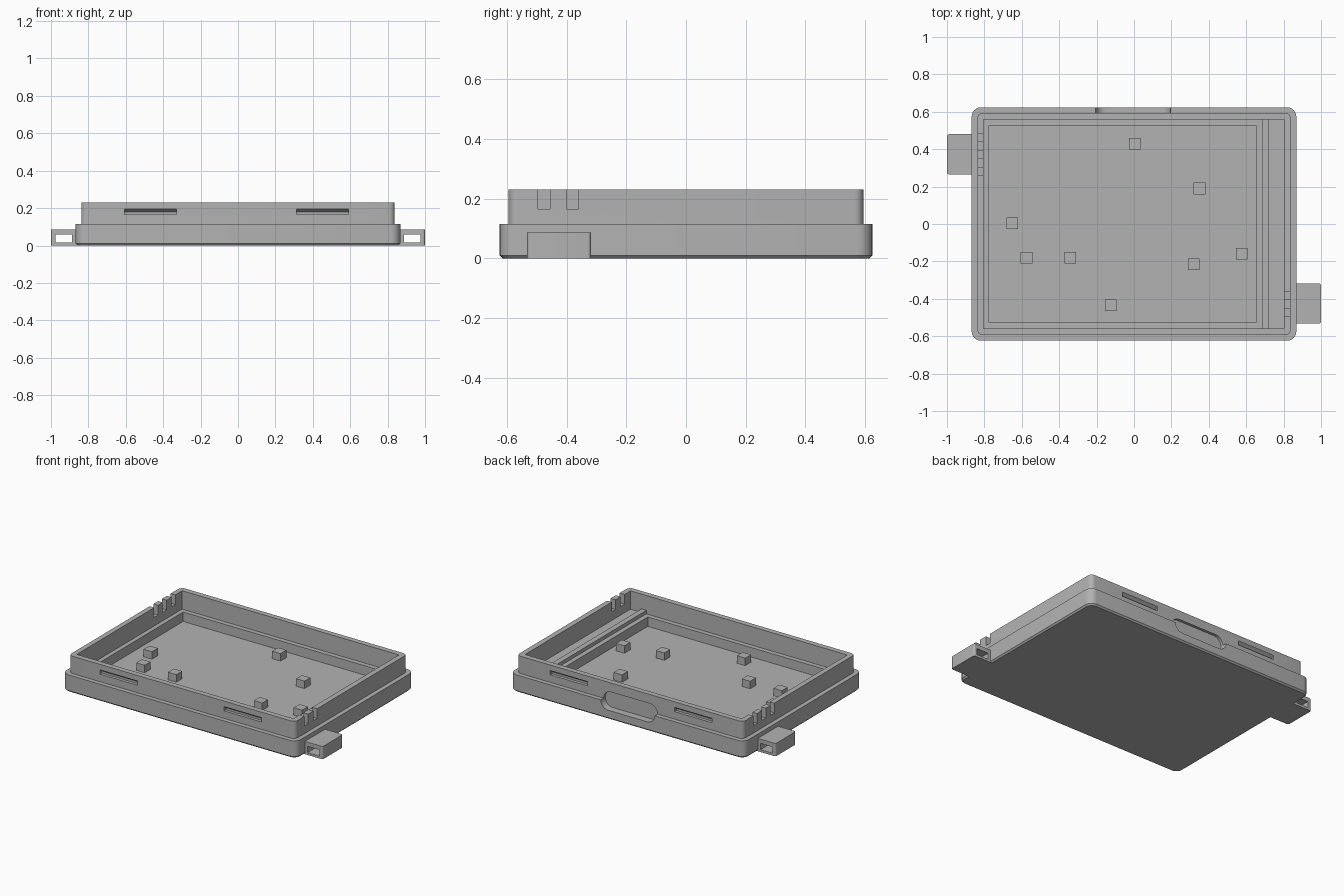
import bpy, bmesh, math

if "Cube" in bpy.data.objects:
    bpy.data.objects.remove(bpy.data.objects["Cube"], do_unlink=True)

grey = bpy.data.materials.new("plain grey")
grey.use_nodes = True
grey.diffuse_color = (0.45, 0.45, 0.45, 1)
for node in grey.node_tree.nodes:
    if node.type == "BSDF_PRINCIPLED":
        node.inputs["Base Color"].default_value = grey.diffuse_color


def finish(bm, name):
    bmesh.ops.recalc_face_normals(bm, faces=bm.faces)
    mesh = bpy.data.meshes.new(name)
    bm.to_mesh(mesh)
    bm.free()
    mesh.materials.append(grey)
    ob = bpy.data.objects.new(name, mesh)
    bpy.context.scene.collection.objects.link(ob)
    return ob


def box(name, x, y, z, corner=0, foot=0):
    """Box from (min, max) ranges, with rounded upright edges and a chamfered foot."""
    bm = bmesh.new()
    bmesh.ops.create_cube(bm, size=1)
    for v in bm.verts:
        for i, (lo, hi) in enumerate((x, y, z)):
            v.co[i] = hi if v.co[i] > 0 else lo
    if corner:
        upright = [e for e in bm.edges if abs(e.verts[0].co.z - e.verts[1].co.z) > 1e-4]
        bmesh.ops.bevel(bm, geom=upright, offset=corner, segments=6, profile=0.5, affect="EDGES")
    if foot:
        low = [e for e in bm.edges if all(abs(v.co.z - z[0]) < 1e-5 for v in e.verts)]
        bmesh.ops.bevel(bm, geom=low, offset=foot, segments=1, affect="EDGES")
    return finish(bm, name)


def prism(name, points, direction):
    """Extrude a closed outline along a direction."""
    bm = bmesh.new()
    face = bm.faces.new([bm.verts.new(p) for p in points])
    out = bmesh.ops.extrude_face_region(bm, geom=[face])
    verts = [g for g in out["geom"] if isinstance(g, bmesh.types.BMVert)]
    bmesh.ops.translate(bm, verts=verts, vec=direction)
    return finish(bm, name)


def combine(target, tool, operation="DIFFERENCE"):
    """Apply a boolean and remove the tool."""
    mod = target.modifiers.new("cut", "BOOLEAN")
    mod.operation, mod.solver, mod.object = operation, "EXACT", tool
    graph = bpy.context.evaluated_depsgraph_get()
    mesh = bpy.data.meshes.new_from_object(target.evaluated_get(graph))
    target.modifiers.clear()
    target.data = mesh
    bpy.data.objects.remove(tool, do_unlink=True)


def smooth(ob):
    bpy.ops.object.select_all(action="DESELECT")
    ob.select_set(True)
    bpy.context.view_layer.objects.active = ob
    bpy.ops.object.shade_smooth_by_angle(angle=math.radians(30))


STEP, TOP, LEDGE, FLOOR = 0.115, 0.231, 0.108, 0.045

# Tray: wide base with a narrower wall on top, hollowed in two levels
tray = box("tray", (-0.868, 0.868), (-0.624, 0.624), (0, STEP), 0.05, 0.01)
combine(tray, box("wall", (-0.838, 0.838), (-0.594, 0.594), (0.06, TOP), 0.03), "UNION")
combine(tray, box("cavity", (-0.804, 0.802), (-0.558, 0.558), (LEDGE, 0.4)))
combine(tray, box("pocket", (-0.775, 0.652), (-0.527, 0.527), (FLOOR, 0.3)))

# Snap grooves on the front and back walls
for side in (-1, 1):
    for left in (-0.608, 0.312):
        outline = [(left, side * y, z) for y, z in
                   ((0.61, 0.165), (0.574, 0.165), (0.574, 0.179), (0.594, 0.194), (0.61, 0.194))]
        combine(tray, prism("groove", outline, (0.278, 0, 0)))

# Notches in the rims of the side walls
for side, centres in ((1, (-0.475, -0.38)), (-1, (0.465, 0.372, 0.282))):
    for y in centres:
        ends = sorted((side * 0.78, side * 0.86))
        combine(tray, box("notch", ends, (y - 0.02, y + 0.02), (0.166, 0.3)))

# Round-ended finger recess at the back
r, reach, count = 0.055, 0.145, 12
outline = []
for side, start in ((1, -90), (-1, 90)):
    for i in range(count + 1):
        a = math.radians(start + 180 * i / count)
        outline.append((side * reach - 0.005 + r * math.cos(a), 0.576, STEP + r * math.sin(a)))
combine(tray, prism("finger_recess", outline, (0, 0, 0.1)[:1] + (0.1, 0)))
smooth(tray)

# Raised bar on the wide ledge
box("ledge_bar", (0.684, 0.72), (-0.558, 0.558), (LEDGE - 0.01, 0.132))

# Strap loops at opposite corners
for name, side, y in (("left_strap_loop", 1, (-0.532, -0.318)), ("right_strap_loop", -1, (0.265, 0.48))):
    loop = box(name, sorted((side * 0.84, side)), y, (0, 0.086), 0.012)
    combine(loop, box("loop_hole", sorted((side * 0.888, side * 0.976)),
                      (y[0] - 0.1, y[1] + 0.1), (0.016, 0.058)))
    smooth(loop)

# Square support posts on the floor
posts = ((0.005, 0.43), (0.35, 0.19), (-0.65, 0.005), (-0.575, -0.18),
         (-0.34, -0.18), (0.32, -0.215), (0.577, -0.16), (-0.125, -0.435))
for i, (x, y) in enumerate(posts):
    box(f"support_post_{i + 1}", (x - 0.031, x + 0.031), (y - 0.031, y + 0.031), (FLOOR - 0.01, 0.095))
